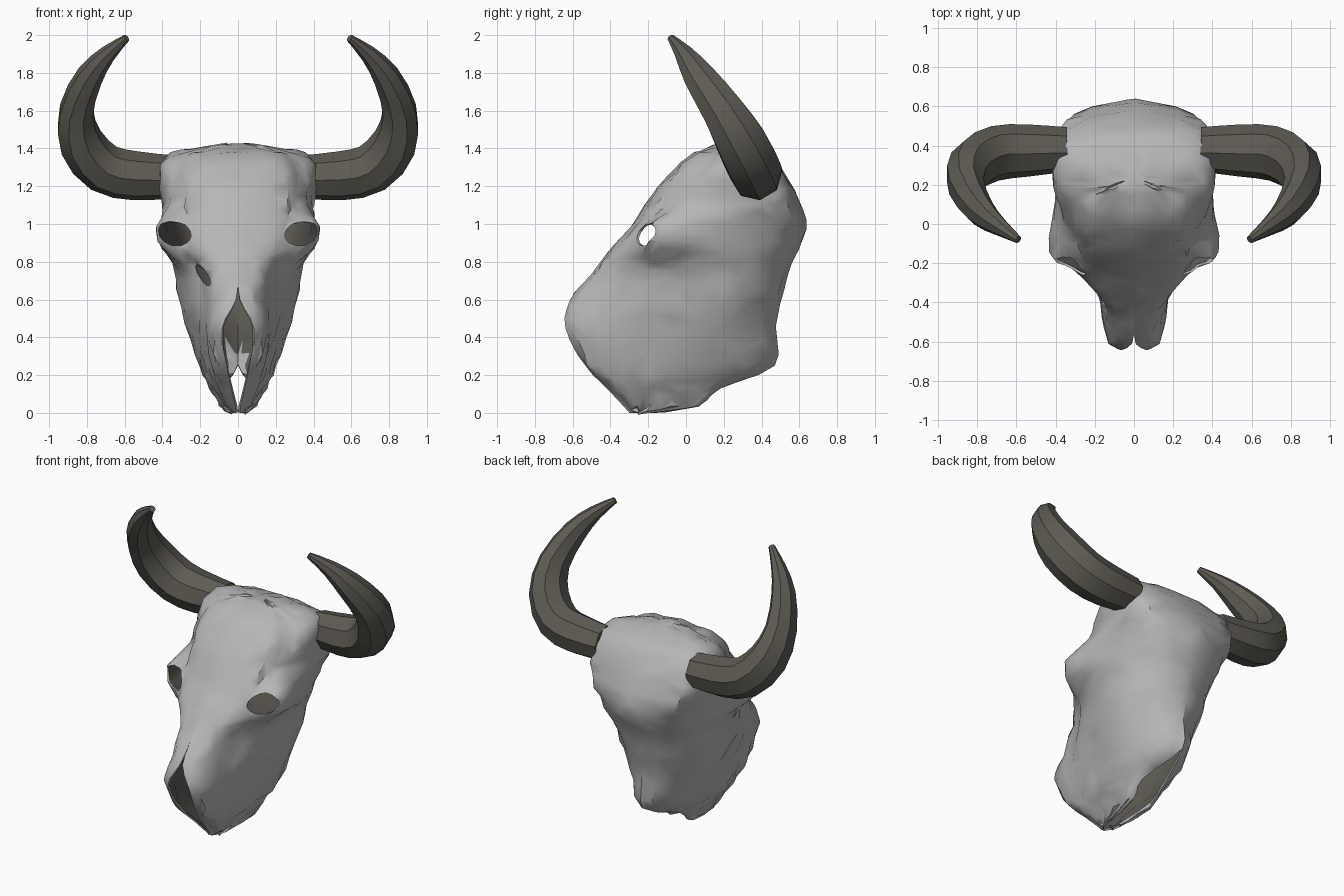
import bpy, bmesh, math, random
from mathutils import Vector, Matrix

if "Cube" in bpy.data.objects:
    bpy.data.objects.remove(bpy.data.objects["Cube"])

random.seed(4)


def material(name, rgb):
    m = bpy.data.materials.new(name)
    m.diffuse_color = (*rgb, 1)
    m.use_nodes = True
    m.node_tree.nodes["Principled BSDF"].inputs["Base Color"].default_value = m.diffuse_color
    return m


bone = material("grey_bone", (0.47, 0.47, 0.47))
dark = material("dark_horn_brown", (0.115, 0.106, 0.087))


def spline(pts, n):
    """Catmull-Rom through a list of equal-length tuples."""
    out = []
    for i in range(len(pts) - 1):
        a, b = pts[max(i - 1, 0)], pts[i]
        c, d = pts[i + 1], pts[min(i + 2, len(pts) - 1)]
        for k in range(n):
            t = k / n
            out.append(tuple(
                0.5 * (2 * q + (r - p) * t + (2 * p - 5 * q + 4 * r - s) * t * t
                       + (3 * q - p - 3 * r + s) * t ** 3)
                for p, q, r, s in zip(a, b, c, d)))
    out.append(tuple(pts[-1]))
    return out


def make_object(name, bm, mats):
    me = bpy.data.meshes.new(name)
    bm.to_mesh(me)
    bm.free()
    ob = bpy.data.objects.new(name, me)
    bpy.context.collection.objects.link(ob)
    for m in mats:
        me.materials.append(m)
    return ob


def smooth(ob, angle):
    bpy.ops.object.select_all(action='DESELECT')
    ob.select_set(True)
    bpy.context.view_layer.objects.active = ob
    bpy.ops.object.shade_smooth_by_angle(angle=math.radians(angle))


# Skull half-sections: z, front gap, bridge width, front y, cheek width,
# cheek y, temple width, back width, back y, back gap
ROWS = [
    (1.425, 0, .03, .18, .06, .22, .06, .03, .28, 0),
    (1.40, 0, .10, .10, .21, .20, .24, .15, .36, 0),
    (1.35, 0, .22, .00, .37, .20, .39, .29, .46, 0),
    (1.23, 0, .24, -.12, .39, .13, .41, .335, .545, 0),
    (1.10, 0, .22, -.22, .36, .00, .40, .335, .61, 0),
    (0.99, 0, .20, -.29, .43, -.14, .38, .28, .64, 0),
    (0.87, 0, .16, -.40, .40, -.14, .36, .235, .60, 0),
    (0.76, 0, .13, -.48, .30, -.10, .325, .20, .55, 0),
    (0.60, .01, .10, -.61, .26, -.15, .315, .17, .505, 0),
    (0.45, .085, .13, -.64, .22, -.20, .27, .14, .475, 0),
    (0.25, .06, .12, -.535, .175, -.20, .20, .09, .47, 0),
    (0.13, .035, .09, -.42, .14, -.15, .15, .11, .18, .08),
    (0.04, .015, .05, -.335, .085, -.15, .10, .09, .07, .06),
    (0.00, .01, .025, -.30, .04, -.25, .05, .05, -.18, .035),
]

bm = bmesh.new()
grid = []
for z, gf, wf, yf, w, yw, wt, wb, yb, gb in spline(ROWS, 3):
    gf, gb = max(gf, 0), max(gb, 0)
    y1 = yf + .04
    half = [(gf, yf), (wf, y1), ((wf + w) / 2, (y1 + yw) / 2), (w, yw),
            (wt, yw + (yb - yw) * .5), (wb, yb - (yb - yw) * .11), (gb, yb)]
    grid.append([bm.verts.new((max(x, 0), y, max(z, 0))) for x, y in spline(half, 3)])
for a, b in zip(grid, grid[1:]):
    for i in range(len(a) - 1):
        bm.faces.new((a[i], b[i], b[i + 1], a[i + 1]))
bm.faces.new(grid[0])

# Weathered, slightly uneven bone
bm.normal_update()
for v in bm.verts:
    if not v.is_boundary and v.co.x > .01:
        v.co += v.normal * random.uniform(-.009, .009)
skull = make_object("skull", bm, [bone, dark])

# Mirror the half, coarsen it, then give the shell thickness with a dark inside
mir = skull.modifiers.new("mirror", 'MIRROR')
mir.merge_threshold = 0.002
dec = skull.modifiers.new("coarsen", 'DECIMATE')
dec.ratio = 0.5
sol = skull.modifiers.new("shell", 'SOLIDIFY')
sol.thickness = 0.012
sol.offset = -1
sol.material_offset = 1
sol.material_offset_rim = 0

# Eye sockets and a nasal fissure cut through the shell
bm = bmesh.new()
holes = [((s * .335, -.21, .95), (.1, .125, .066), -15 * s) for s in (-1, 1)]
holes.append(((-.195, -.38, .74), (.025, .16, .085), -35))
for loc, scale, tilt in holes:
    mat = (Matrix.Translation(loc) @ Matrix.Rotation(math.radians(tilt), 4, 'Y')
           @ Matrix.Diagonal((*scale, 1)))
    bmesh.ops.create_icosphere(bm, subdivisions=2, radius=1, matrix=mat)
cutter = make_object("socket_cutter", bm, [bone])
cutter.hide_render = True
cut = skull.modifiers.new("sockets", 'BOOLEAN')
cut.operation = 'DIFFERENCE'
cut.solver = 'EXACT'
cut.object = cutter

deps = bpy.context.evaluated_depsgraph_get()
final = bpy.data.meshes.new_from_object(skull.evaluated_get(deps))
skull.modifiers.clear()
skull.data = final
bpy.data.objects.remove(cutter)

# Pale lip low on the inside of the back wall
for f in final.polygons:
    c = f.center
    if c.y > .4 and c.z < .35 and abs(c.x) < .07:
        f.material_index = 0
smooth(skull, 40)

# Horns: tapered tubes along a curved path (x, y, z, radius)
PATH = [(.34, .38, 1.25, .115), (.54, .375, 1.255, .13), (.71, .36, 1.295, .13),
        (.83, .295, 1.43, .12), (.855, .195, 1.60, .095), (.785, .07, 1.78, .072),
        (.69, -.01, 1.90, .045), (.59, -.08, 1.985, .02)]
SIDES = 8
normal = Vector((0, 1, .6)).normalized()
for side, label in ((-1, "left_horn"), (1, "right_horn")):
    bm = bmesh.new()
    path = spline(PATH, 2)
    rings = []
    for i, p in enumerate(path):
        t = Vector(path[min(i + 1, len(path) - 1)][:3]) - Vector(path[max(i - 1, 0)][:3])
        u = t.normalized().cross(normal).normalized()
        v = u.cross(t).normalized() * (1 + .25 * math.sin(math.pi * (i / (len(path) - 1)) ** 1.5))
        ring = []
        for k in range(SIDES):
            a = 2 * math.pi * (k + .5) / SIDES
            q = Vector(p[:3]) + p[3] * (u * math.cos(a) + v * math.sin(a))
            ring.append(bm.verts.new((side * q.x, q.y, q.z)))
        rings.append(ring)
    for a, b in zip(rings, rings[1:]):
        for k in range(SIDES):
            j = (k + 1) % SIDES
            bm.faces.new((a[k], a[j], b[j], b[k]))
    bm.faces.new(rings[0])
    bm.faces.new(rings[-1])
    bmesh.ops.recalc_face_normals(bm, faces=bm.faces)
    smooth(make_object(label, bm, [dark]), 35)
